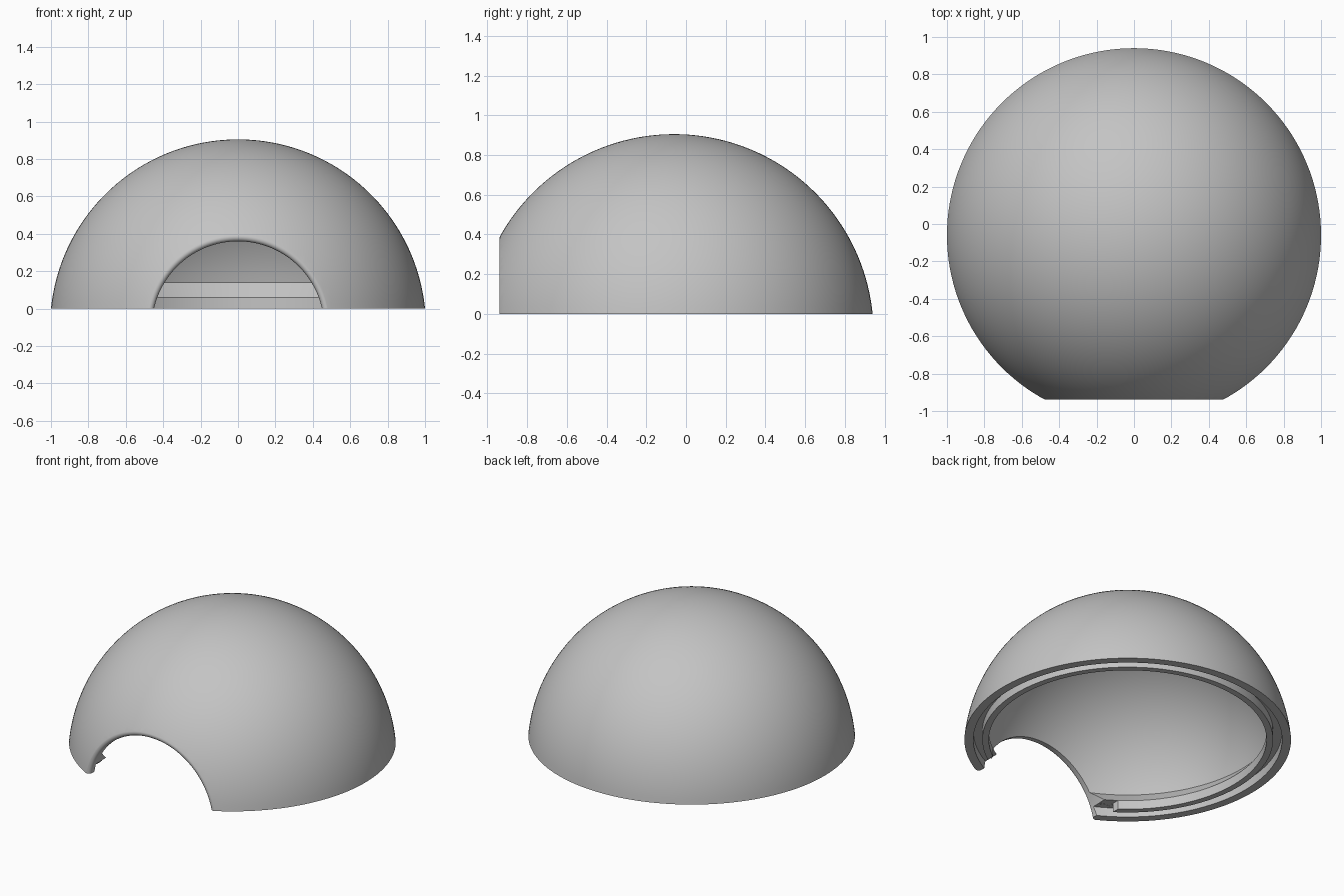
import bpy, bmesh
from math import sin, cos, pi, asin, atan2, sqrt
from mathutils import Matrix, Vector

cube = bpy.data.objects.get("Cube")
if cube:
    bpy.data.objects.remove(cube)

CENTRE = Vector((0, -0.06, -0.1))   # centre of the spherical shell
R_OUT, R_IN = 1.005, 0.95
HOLE, FILLET = 0.46, 0.022

grey = bpy.data.materials.new("plain_grey")
grey.use_nodes = True
grey.diffuse_color = (0.55, 0.55, 0.55, 1)
grey.node_tree.nodes["Principled BSDF"].inputs["Base Color"].default_value = (0.55, 0.55, 0.55, 1)


def finish(bm, name):
    bmesh.ops.remove_doubles(bm, verts=bm.verts, dist=1e-5)
    bmesh.ops.recalc_face_normals(bm, faces=bm.faces)
    mesh = bpy.data.meshes.new(name)
    bm.to_mesh(mesh)
    bm.free()
    mesh.materials.append(grey)
    obj = bpy.data.objects.new(name, mesh)
    bpy.context.collection.objects.link(obj)
    return obj


def lathe(name, profile, steps, matrix, closed):
    """Spin (radius, height) points about z, then place the solid."""
    bm = bmesh.new()
    verts = [bm.verts.new((r, 0, z)) for r, z in profile]
    pairs = list(zip(verts, verts[1:]))
    if closed:
        pairs.append((verts[-1], verts[0]))
    edges = [bm.edges.new(p) for p in pairs]
    bmesh.ops.spin(bm, geom=verts + edges, axis=(0, 0, 1), cent=(0, 0, 0),
                   angle=2 * pi, steps=steps, use_duplicate=False)
    bmesh.ops.transform(bm, matrix=matrix, verts=bm.verts)
    return finish(bm, name)


def sphere_arc(radius, z_low, n):
    start = asin((z_low - CENTRE.z) / radius)
    angles = [start + (pi / 2 - start) * i / n for i in range(n + 1)]
    return [(radius * cos(a), radius * sin(a) + CENTRE.z) for a in angles]


# Dome shell with inner ledge, groove and locating lip
outer = sphere_arc(R_OUT, 0, 40)
inner = sphere_arc(R_IN, 0.14, 36)[::-1]
outer[-1] = (0, outer[-1][1])
inner[0] = (0, inner[0][1])
rim = [(0.85, 0.06), (0.85, 0), (0.89, 0), (0.89, 0.06), (0.945, 0.06), (0.945, 0)]
dome = lathe("dome_shell", outer + inner + rim, 144,
             Matrix.Translation((0, CENTRE.y, 0)), True)

# Round opening cutter, flared to leave a rounded outer edge
fr = HOLE + FILLET
fy = sqrt((R_OUT - FILLET) ** 2 - fr ** 2)
end = atan2(fy, fr)
arc = []
for i in range(9):
    a = pi + (end - pi) * i / 8
    arc.append((fr + FILLET * cos(a), fy + FILLET * sin(a)))
tip = (arc[-1][0] * 1.15, arc[-1][1] * 1.15)
profile = [(0, 0.3), (HOLE, 0.3)] + arc + [tip, (0, tip[1])]
opening = lathe("opening_cutter", profile, 128,
                Matrix.Translation(CENTRE) @ Matrix.Rotation(pi / 2, 4, "X"), False)

# Box cutter that trims the lip back beside the opening
bm = bmesh.new()
bmesh.ops.create_cube(bm, size=1)
bmesh.ops.scale(bm, vec=(1.0, 0.175, 0.161), verts=bm.verts)
bmesh.ops.translate(bm, vec=(0, CENTRE.y - 0.6875, -0.0195), verts=bm.verts)
trim = finish(bm, "lip_trim_cutter")

# Apply the cuts
bpy.ops.object.select_all(action="DESELECT")
bpy.context.view_layer.objects.active = dome
dome.select_set(True)
for cutter in (opening, trim):
    mod = dome.modifiers.new("cut", "BOOLEAN")
    mod.operation = "DIFFERENCE"
    mod.solver = "EXACT"
    mod.object = cutter
    bpy.ops.object.modifier_apply(modifier=mod.name)
    bpy.data.objects.remove(cutter)

bpy.ops.object.shade_smooth_by_angle(angle=pi / 6)
